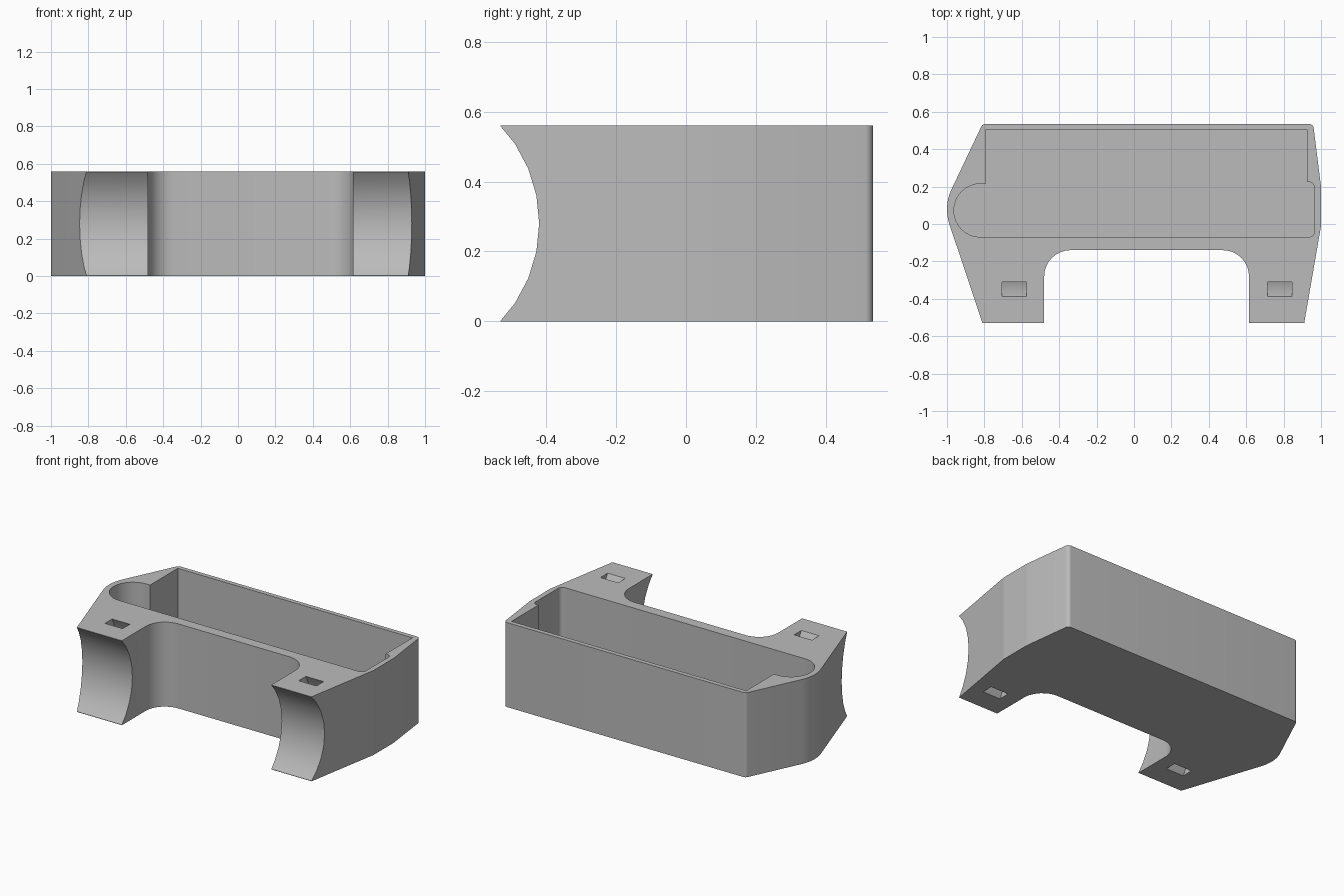
import bpy, bmesh, math
from mathutils import Vector

if "Cube" in bpy.data.objects:
    bpy.data.objects.remove(bpy.data.objects["Cube"], do_unlink=True)

H = 0.56        # body height
FLOOR = 0.03    # pocket floor thickness
AXIS_Y = -0.83  # axis of the round post the feet clamp onto

grey = bpy.data.materials.new("plain grey")
grey.use_nodes = True
grey.diffuse_color = (0.5, 0.5, 0.5, 1)
grey.node_tree.nodes["Principled BSDF"].inputs["Base Color"].default_value = (0.5, 0.5, 0.5, 1)


def rounded(corners, steps=8):
    """Outline from (x, y, radius) corners, each rounded by a tangent arc."""
    out = []
    for i, (x, y, r) in enumerate(corners):
        p = Vector((x, y))
        if r == 0:
            out.append(p)
            continue
        a = (Vector(corners[i - 1][:2]) - p).normalized()
        b = (Vector(corners[(i + 1) % len(corners)][:2]) - p).normalized()
        half = a.angle(b) / 2
        centre = p + (a + b).normalized() * r / math.sin(half)
        start = p + a * r / math.tan(half) - centre
        end = p + b * r / math.tan(half) - centre
        turn = start.angle_signed(end)
        for k in range(steps + 1):
            t = -turn * k / steps
            c, s = math.cos(t), math.sin(t)
            out.append(centre + Vector((start.x * c - start.y * s, start.x * s + start.y * c)))
    return out


def prism(name, points, offset):
    """Solid made by sweeping a closed 3D outline along an offset."""
    bm = bmesh.new()
    face = bm.faces.new([bm.verts.new(p) for p in points])
    new = bmesh.ops.extrude_face_region(bm, geom=[face])["geom"]
    bmesh.ops.translate(bm, vec=offset, verts=[v for v in new if isinstance(v, bmesh.types.BMVert)])
    bmesh.ops.recalc_face_normals(bm, faces=bm.faces)
    mesh = bpy.data.meshes.new(name)
    bm.to_mesh(mesh)
    bm.free()
    mesh.materials.append(grey)
    obj = bpy.data.objects.new(name, mesh)
    bpy.context.collection.objects.link(obj)
    return obj


def arc(radius, limit, step):
    """Points in the y-z plane around the post axis, from low to high."""
    n = round(limit / step)
    return [(AXIS_Y + radius * math.cos(math.radians(k * step)),
             H / 2 + radius * math.sin(math.radians(k * step))) for k in range(-n, n + 1)]


# Main body outline: tapered ends, rounded notch between the two feet
body = prism("holder_body", [(p.x, p.y, 0) for p in rounded([
    (-0.81, -0.53, 0), (-0.48, -0.53, 0), (-0.48, -0.14, 0.14),
    (0.615, -0.14, 0.14), (0.615, -0.53, 0), (0.91, -0.53, 0),
    (1.0, -0.01, 0.1), (1.0, 0.2, 0.1), (0.958, 0.535, 0.025),
    (-0.81, 0.535, 0.025), (-1.019, 0.094, 0.25)])], (0, 0, H))

# Open pocket, round at one end and stepped at the other
pocket = prism("pocket_cutter", [(p.x, p.y, FLOOR) for p in rounded([
    (-0.963, -0.07, 0.142), (0.965, -0.07, 0.03), (0.965, 0.225, 0.03),
    (0.925, 0.225, 0), (0.925, 0.505, 0), (-0.795, 0.505, 0),
    (-0.795, 0.215, 0), (-0.963, 0.215, 0.142)])], (0, 0, H))

# Hollow clamp faces at the front of both feet
post = prism("post_cutter", [(-1.2, y, z) for y, z in arc(0.41, 180 - 11.25, 11.25)], (2.4, 0, 0))
cutters = [pocket, post]

# Curved strap slots running through the feet
for side, x in (("right", -0.705), ("left", 0.715)):
    ring = arc(0.525, 45, 5) + arc(0.59, 45, 5)[::-1]
    cutters.append(prism(side + "_slot_cutter", [(x, y, z) for y, z in ring], (0.13, 0, 0)))

bpy.context.view_layer.objects.active = body
body.select_set(True)
for cutter in cutters:
    cut = body.modifiers.new(cutter.name, "BOOLEAN")
    cut.operation = "DIFFERENCE"
    cut.solver = "EXACT"
    cut.object = cutter
    bpy.ops.object.modifier_apply(modifier=cut.name)
for cutter in cutters:
    bpy.data.objects.remove(cutter, do_unlink=True)

# Smooth the curved walls, keep crisp rims
for obj in bpy.context.selected_objects:
    obj.select_set(obj == body)
bpy.ops.object.shade_smooth_by_angle(angle=math.radians(30))
